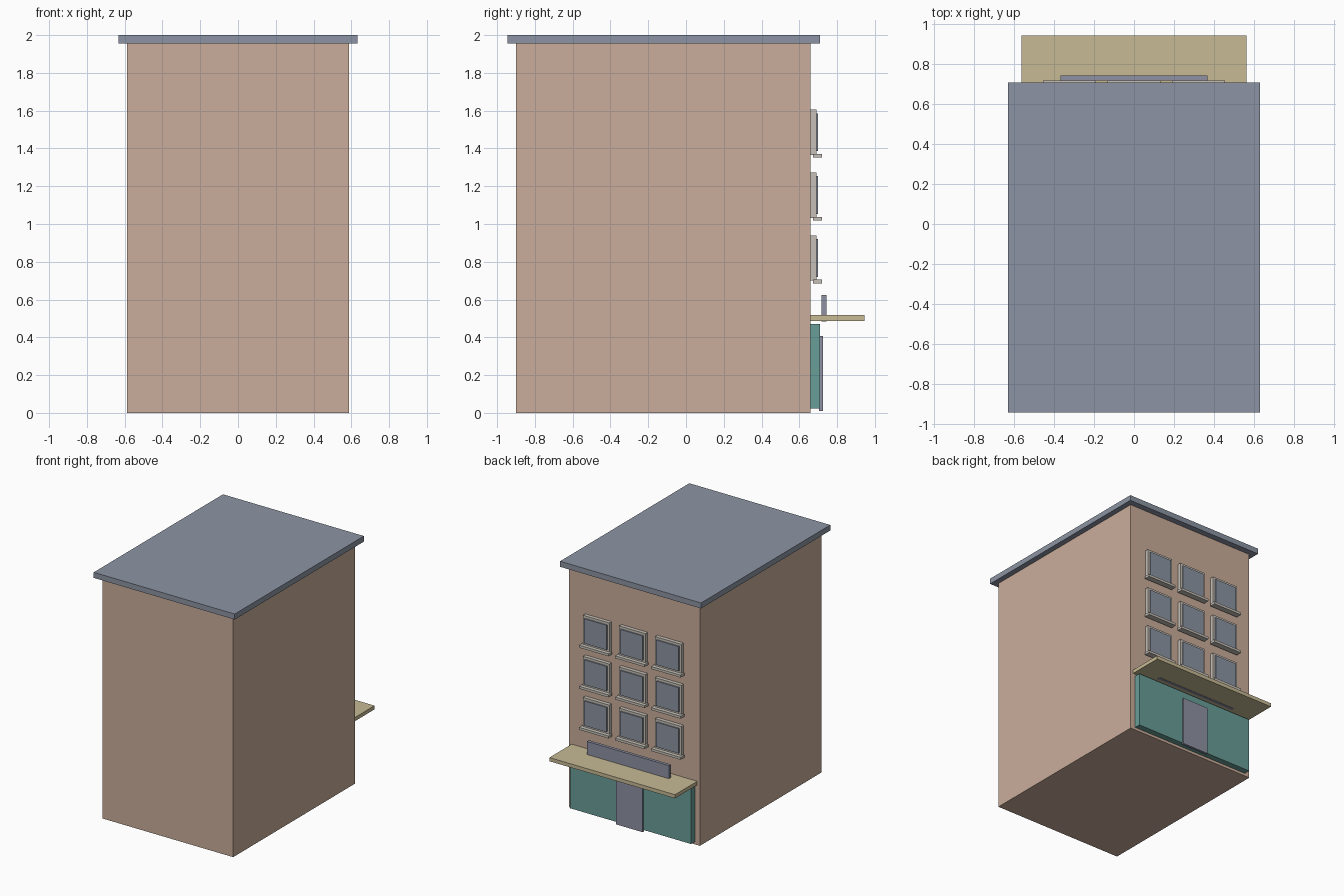
import bpy

cube = bpy.data.objects.get("Cube")
if cube:
    bpy.data.objects.remove(cube, do_unlink=True)


def material(name, rgb):
    """Flat material from 8-bit sRGB, stored linear."""
    linear = [((c / 255 + 0.055) / 1.055) ** 2.4 for c in rgb]
    mat = bpy.data.materials.new(name)
    mat.use_nodes = True
    mat.diffuse_color = (*linear, 1)
    mat.node_tree.nodes["Principled BSDF"].inputs["Base Color"].default_value = (*linear, 1)
    return mat


def box(name, mat, x, y, z):
    """Box spanning the (min, max) range on each axis."""
    bpy.ops.mesh.primitive_cube_add(size=1, location=[sum(r) / 2 for r in (x, y, z)])
    obj = bpy.context.object
    obj.name = name
    obj.scale = [r[1] - r[0] for r in (x, y, z)]
    bpy.ops.object.transform_apply(location=False, rotation=False, scale=True)
    obj.data.materials.append(mat)
    return obj


def span(half, centre=0):
    return (centre - half, centre + half)


plaster = material("warm plaster", (202, 174, 155))
slate = material("slate blue", (140, 148, 163))
grey = material("door grey", (142, 145, 163))
stone = material("pale stone", (198, 192, 183))
teal = material("teal shopfront", (105, 158, 152))
sand = material("sand awning", (199, 186, 149))

WALL = 0.66  # plane of the decorated facade

# Main volume and overhanging roof
box("building_body", plaster, span(0.587), (-0.9, WALL), (0, 1.955))
box("roof_slab", slate, span(0.632), (-0.945, 0.71), (1.955, 2))

# Ground floor shop
box("shopfront", teal, span(0.543), (WALL, 0.71), (0.022, 0.47))
box("door", grey, span(0.118), (0.705, 0.725), (0.01, 0.408))
box("awning", sand, span(0.563), (WALL, 0.945), (0.487, 0.517))
box("sign_board", grey, span(0.368), (0.718, 0.743), (0.485, 0.623))

# Three floors of three windows
for floor in range(3):
    z = 0.82 + floor * 0.333
    for column in (-1, 0, 1):
        x = column * 0.323
        tag = f"_{floor + 1}_{column + 2}"
        box("window_frame" + tag, stone, span(0.118, x), (WALL, 0.69), span(0.12, z))
        box("window_pane" + tag, slate, span(0.1, x), (0.68, 0.7), span(0.1, z))
        box("window_sill" + tag, stone, span(0.132, x), (0.672, 0.72), span(0.01, z - 0.125))
